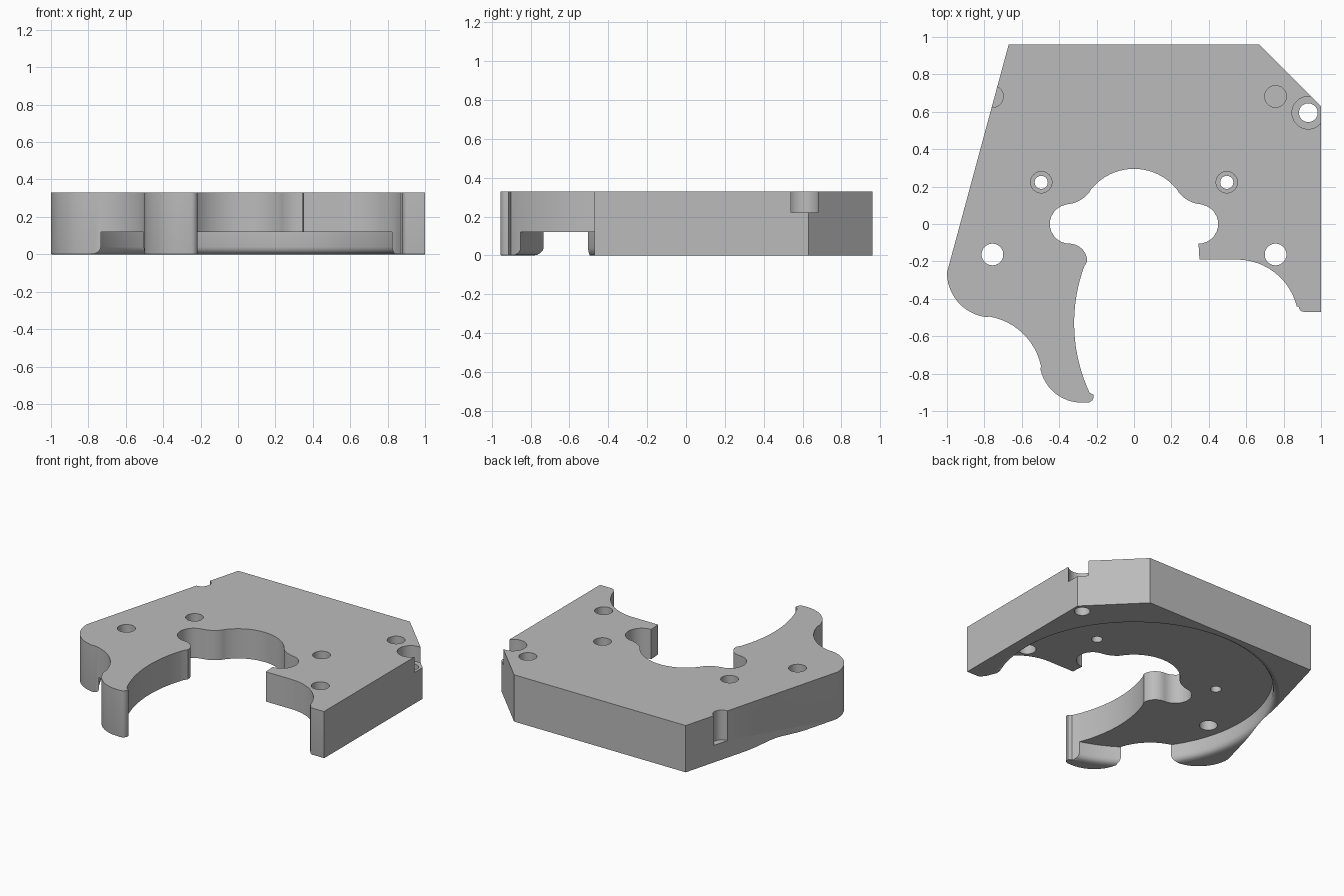
import bpy, bmesh
from math import sin, cos, radians, pi

if "Cube" in bpy.data.objects:
    bpy.data.objects.remove(bpy.data.objects["Cube"])

HEIGHT = 0.33
RECESS_TOP = 0.12


def arc(cx, cy, r, a0, a1, n=12):
    """Points along a circular arc, angles in degrees."""
    angles = [radians(a0 + (a1 - a0) * i / n) for i in range(n + 1)]
    return [(cx + r * cos(a), cy + r * sin(a)) for a in angles]


def make_object(name, bm):
    bmesh.ops.recalc_face_normals(bm, faces=bm.faces)
    mesh = bpy.data.meshes.new(name)
    bm.to_mesh(mesh)
    bm.free()
    obj = bpy.data.objects.new(name, mesh)
    bpy.context.collection.objects.link(obj)
    return obj


def lathe_cutter(name, x, y, profile, n=40):
    """Solid of revolution from (radius, height) pairs."""
    bm = bmesh.new()
    rings = [[bm.verts.new((x + r * cos(2 * pi * i / n), y + r * sin(2 * pi * i / n), z))
              for i in range(n)] for r, z in profile]
    for low, high in zip(rings, rings[1:]):
        for i in range(n):
            j = (i + 1) % n
            bm.faces.new((low[i], low[j], high[j], high[i]))
    bm.faces.new(rings[0])
    bm.faces.new(rings[-1])
    obj = make_object(name, bm)
    obj.hide_render = True
    return obj


# Outline, clockwise from the back edge
outline = [(-0.67, 0.96), (0.67, 0.96), (1, 0.63), (1, -0.47)]
outline += arc(0.91, -0.44, 0.03, 270, 180, 4)          # left leg corner
outline += arc(0.55, -0.52, 0.33, 14, 90)               # left leg hollow
outline += [(0.35, -0.19)]
outline += arc(0.345, 0, 0.105, -90, 90, 16)            # left lobe
outline += arc(0.37, 0.27, 0.165, 265, 217, 6)
outline += arc(0, 0, 0.295, 37, 143, 20)                # centre opening
outline += arc(-0.37, 0.27, 0.165, 323, 275, 6)
outline += arc(-0.345, 0, 0.105, 90, 270, 16)           # right lobe
outline += arc(-0.345, -0.2, 0.095, 85, 0, 6)
outline += arc(0.56, -0.53, 0.88, 160, 205, 20)         # inner side of hook
outline += arc(-0.25, -0.92, 0.035, 10, -90, 6)         # hook tip
outline += arc(-0.28, -0.73, 0.225, 270, 192)
outline += arc(-0.83, -0.83, 0.34, 12, 80)              # hollow behind hook
outline += arc(-0.76, -0.26, 0.24, 262, 180)            # right foot

# Extruded plate with rounded lower edges on the feet
bm = bmesh.new()
bottom = bm.faces.new([bm.verts.new((x, y, 0)) for x, y in outline])
ext = bmesh.ops.extrude_face_region(bm, geom=[bottom], use_keep_orig=True)
bmesh.ops.translate(bm, vec=(0, 0, HEIGHT),
                    verts=[g for g in ext["geom"] if isinstance(g, bmesh.types.BMVert)])


def is_rounded(edge):
    a, b = (v.co for v in edge.verts)
    if max(a.z, b.z) > 0.001 or min(a.x, b.x) > 0.99:
        return False
    return max(a.y, b.y) < -0.21 or max(a.x, b.x) < -0.99


bmesh.ops.bevel(bm, geom=[e for e in bm.edges if is_rounded(e)], offset=0.028,
                offset_type='OFFSET', segments=4, profile=0.5, affect='EDGES',
                clamp_overlap=True)
plate = make_object("mounting_plate", bm)

# Round recess underneath, its lower rim rounded outward
R, F = 0.89, 0.04
rim = [(R + F, -0.1)]
rim += [(R + F - F * cos(radians(t)), F - F * sin(radians(t))) for t in (90, 67, 45, 22, 0)]
cutters = [lathe_cutter("recess_cutter", 0, 0, rim + [(R, RECESS_TOP)], 96)]

# Mirrored holes
TOP = HEIGHT + 0.1
for side in (-1, 1):
    cutters += [
        lathe_cutter("edge_screw_cutter", side * 0.932, 0.595,
                     [(0.05, -0.1), (0.05, 0.22), (0.087, 0.22), (0.087, TOP)]),
        lathe_cutter("inner_screw_cutter", side * 0.496, 0.223,
                     [(0.035, -0.1), (0.035, 0.2), (0.057, 0.2), (0.057, TOP)]),
        lathe_cutter("through_hole_cutter", side * 0.757, -0.163,
                     [(0.058, -0.1), (0.058, TOP)]),
        lathe_cutter("blind_hole_cutter", side * 0.757, 0.682,
                     [(0.058, 0.12), (0.058, TOP)]),
    ]

for cutter in cutters:
    mod = plate.modifiers.new(cutter.name, 'BOOLEAN')
    mod.operation = 'DIFFERENCE'
    mod.solver = 'EXACT'
    mod.object = cutter

# Bake the cuts and drop the cutters
bpy.context.view_layer.update()
depsgraph = bpy.context.evaluated_depsgraph_get()
cut_mesh = bpy.data.meshes.new_from_object(plate.evaluated_get(depsgraph))
plate.modifiers.clear()
plate.data = cut_mesh
for cutter in cutters:
    bpy.data.objects.remove(cutter)

# Grey metal
grey = bpy.data.materials.new("grey_metal")
grey.use_nodes = True
colour = (0.5, 0.5, 0.5, 1)
grey.diffuse_color = colour
grey.node_tree.nodes["Principled BSDF"].inputs["Base Color"].default_value = colour
plate.data.materials.clear()
plate.data.materials.append(grey)

# Smooth curved walls, flat horizontal faces
for obj in bpy.context.selected_objects:
    obj.select_set(False)
plate.select_set(True)
bpy.context.view_layer.objects.active = plate
bpy.ops.object.shade_smooth_by_angle(angle=radians(28))
for poly in plate.data.polygons:
    if abs(poly.normal.z) > 0.995:
        poly.use_smooth = False
